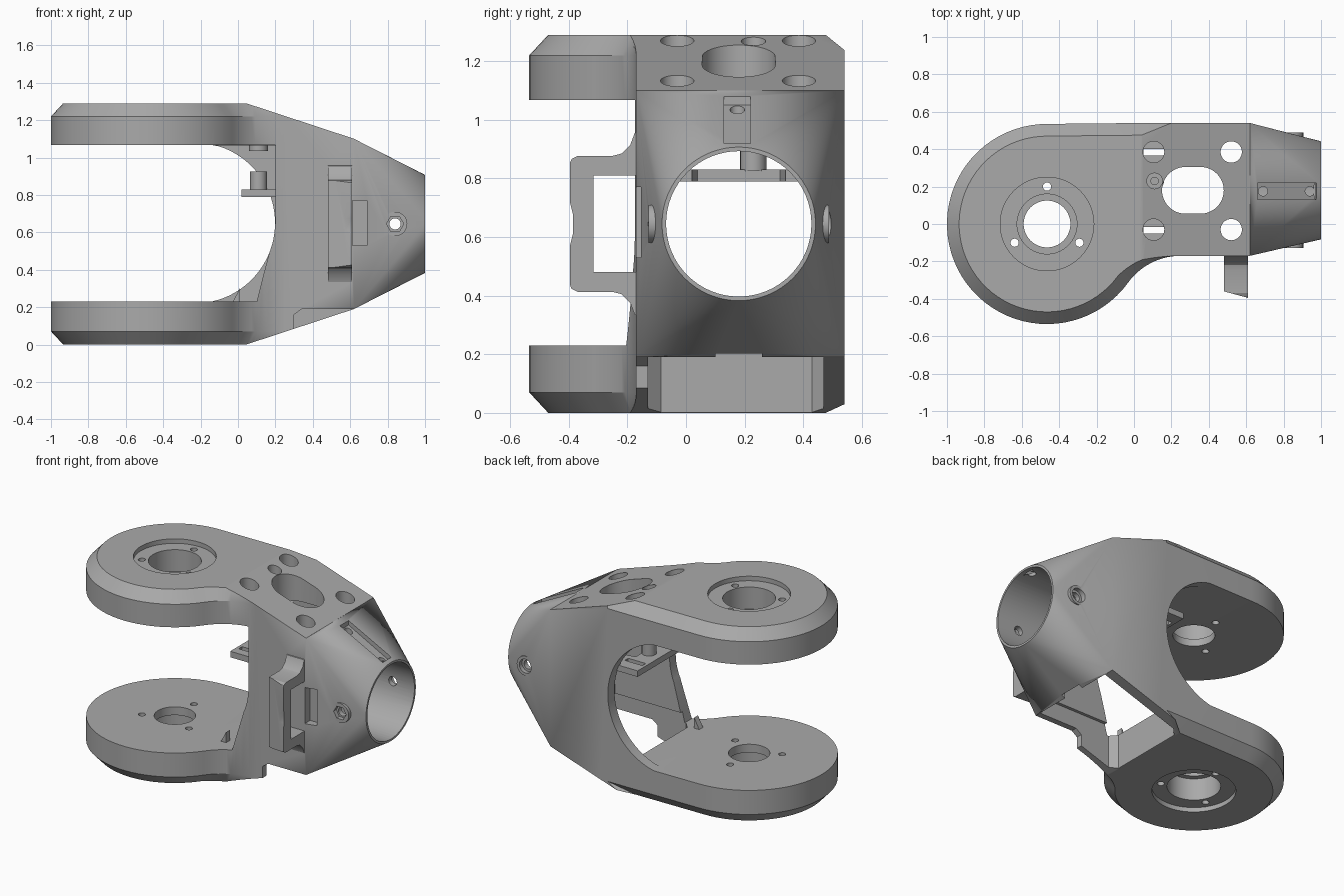
import bpy, bmesh, math
from math import cos, sin, pi, radians

cube = bpy.data.objects.get("Cube")
if cube:
    bpy.data.objects.remove(cube)

MID = 0.645            # height of the symmetry plane
PIVOT = (-0.465, 0.0)  # centre of the round ends

grey = bpy.data.materials.new("plain grey")
grey.use_nodes = True
grey.diffuse_color = (0.4, 0.4, 0.4, 1)
grey.node_tree.nodes["Principled BSDF"].inputs["Base Color"].default_value = (0.4, 0.4, 0.4, 1)


def finish(name, bm):
    bmesh.ops.recalc_face_normals(bm, faces=bm.faces)
    me = bpy.data.meshes.new(name)
    bm.to_mesh(me)
    bm.free()
    me.materials.append(grey)
    ob = bpy.data.objects.new(name, me)
    bpy.context.collection.objects.link(ob)
    return ob


def loft(name, loops):
    bm = bmesh.new()
    rings = [[bm.verts.new(p) for p in loop] for loop in loops]
    for a, b in zip(rings, rings[1:]):
        for i in range(len(a)):
            bm.faces.new((a[i - 1], a[i], b[i], b[i - 1]))
    bm.faces.new(rings[0])
    bm.faces.new(rings[-1])
    return finish(name, bm)


def prism(name, pts, axis, lo, hi):
    place = {"x": lambda p, t: (t, p[0], p[1]),
             "y": lambda p, t: (p[0], t, p[1]),
             "z": lambda p, t: (p[0], p[1], t)}[axis]
    return loft(name, [[place(p, t) for p in pts] for t in (lo, hi)])


def hull(name, pts):
    bm = bmesh.new()
    for p in pts:
        bm.verts.new(p)
    res = bmesh.ops.convex_hull(bm, input=bm.verts)
    junk = {v for v in res["geom_interior"] if isinstance(v, bmesh.types.BMVert)}
    bmesh.ops.delete(bm, geom=list(junk), context="VERTS")
    return finish(name, bm)


def circle(cx, cy, r, n=48):
    return [(cx + r * cos(2 * pi * i / n), cy + r * sin(2 * pi * i / n)) for i in range(n)]


def rect(x0, x1, y0, y1):
    return [(x0, y0), (x1, y0), (x1, y1), (x0, y1)]


def combine(target, tool, op="DIFFERENCE"):
    mod = target.modifiers.new("cut", "BOOLEAN")
    mod.operation, mod.solver, mod.object = op, "EXACT", tool
    bpy.context.view_layer.objects.active = target
    bpy.ops.object.modifier_apply(modifier=mod.name)
    bpy.data.objects.remove(tool)


def cut(target, pts, axis, lo, hi):
    combine(target, prism("cutter", pts, axis, lo, hi))


def smooth(ob):
    bpy.ops.object.select_all(action="DESELECT")
    ob.select_set(True)
    bpy.context.view_layer.objects.active = ob
    bpy.ops.object.shade_smooth_by_angle(angle=radians(25))


def outline(d, z):
    """Plan outline; d is the chamfer inset, fading out towards the body."""
    pts = [(0.62, 0.54), (0.2, 0.54), (0.04, 0.54 - d)]
    for i in range(49):
        a = radians(90 + 234.1 * i / 48)
        pts.append((PIVOT[0] + (0.535 - d) * cos(a), (0.535 - d) * sin(a)))
    for i in range(1, 15):
        a, r = radians(144.1 - 54.1 * i / 14), 0.348 + d * (1 - i / 14)
        pts.append((0.25 + r * cos(a), -0.518 + r * sin(a)))
    pts.append((0.62, -0.17))
    return [(x, y, z) for x, y in pts]


# Body: chamfered plan block trimmed by the sloping top and bottom
body = loft("fork_body", [outline(0.065, 0), outline(0, 0.07),
                          outline(0, 1.22), outline(0.065, 1.29)])
lower = [(-1.2, -0.1), (-0.26, -0.1), (0.8, 0.249)]
wedge = lower + [(x, 2 * MID - z) for x, z in reversed(lower)]
combine(body, prism("wedge", wedge, "y", -1, 1), "INTERSECT")

# Nose: rectangle blending into a round collar
nose = [(x, y, z) for x, e in ((0.5, 0.02), (0.62, 0))
        for y in (-0.17 + e, 0.54 - e) for z in (0.19 + e, 1.1 - e)]
nose += [(1.0, y, z) for y, z in circle(0.18, MID, 0.262, 64)]
combine(body, hull("nose", nose), "UNION")

# Hollow interior, nose bore and floor opening
cut(body, rect(-0.2, 0.6, -0.11, 0.47), "z", 0.23, 1.065)
cut(body, circle(0.18, MID, 0.248, 64), "x", 0.5, 1.1)
floor = [(0.05, -0.085), (0.09, -0.13), (0.62, -0.13), (0.62, 0.1), (0.645, 0.1),
         (0.645, 0.26), (0.62, 0.26), (0.62, 0.47), (0.09, 0.47), (0.05, 0.43)]
cut(body, floor, "z", -0.1, 0.3)

# Fork opening with its rounded end
arc = [(-0.232 + 0.43 * cos(radians(a)), 0.65 + 0.43 * sin(radians(a)))
       for a in range(-76, 77, 4)]
cut(body, [(-1.2, 0.23), (-0.14, 0.23)] + arc[1:-1] + [(-0.14, 1.067), (-1.2, 1.067)],
    "y", -1, 1)

# Front wall edge and the gap beneath it
cut(body, [(-0.3, 0.23), (0.1, 0.23), (0.13, 0.35), (0.17, 0.5), (0.2, 0.65),
           (0.2, 1.067), (-0.3, 1.067)], "y", -0.6, 0)
cut(body, [(0.3, -0.1), (0.64, -0.1), (0.64, 0.19), (0.34, 0.19), (0.3, 0.16)],
    "y", -0.4, 0)

# Cable hook on the front wall
half = [(-0.13, 0.32), (0, 0.32), (0, 0), (0, 0)]
upper = [(-0.14, 0.32), (-0.175, 0.31), (-0.19, 0.27), (-0.22, 0.24), (-0.25, 0.232),
         (-0.37, 0.232), (-0.39, 0.222), (-0.4, 0.2), (-0.4, 0.09), (-0.385, 0.03)]
hook_pts = [(y, MID + h) for y, h in upper] + [(y, MID - h) for y, h in reversed(upper)]
hook = prism("hook", hook_pts, "x", 0.48, 0.61)
cut(hook, rect(-0.315, -0.17, 0.48, 0.81), "x", 0.3, 0.8)
cut(hook, [(0.4, -0.35), (0.48, -0.36), (0.61, -0.395), (0.61, -0.5), (0.4, -0.5)],
    "z", 0, 1.3)
combine(body, hook, "UNION")
cut(body, rect(0.612, 0.69, 0.53, 0.77), "y", -0.3, -0.115)

# Screw bosses on both sides of the nose
for y0, y1 in ((-0.128, -0.085), (0.445, 0.488)):
    combine(body, prism("boss", circle(0.84, MID, 0.065), "y", y0, y1), "UNION")
cut(body, circle(0.84, MID, 0.03, 24), "y", -0.3, 0.7)
cut(body, circle(0.84, MID, 0.046, 6), "y", -0.3, -0.1)
cut(body, circle(0.84, MID, 0.046, 24), "y", 0.46, 0.7)

# Bearing seats, mirrored between the two arms
for s in (1, -1):
    def level(h):
        return MID + s * h
    for r, h0, h1 in ((0.25, 0.615, 0.8), (0.16, 0.47, 0.8), (0.125, 0.3, 0.8)):
        cut(body, circle(*PIVOT, r, 64), "z", level(h0), level(h1))
    for a in (90, 210, 330):
        x, y = PIVOT[0] + 0.2 * cos(radians(a)), 0.2 * sin(radians(a))
        cut(body, circle(x, y, 0.022, 16), "z", level(0.3), level(0.8))

# Holes and slot in the top face
for x in (0.105, 0.52):
    for y in (-0.03, 0.385):
        cut(body, circle(x, y, 0.057, 32), "z", 0.95, 1.4)
slot = [(0.315 + math.copysign(0.04, x - 0.315) + (x - 0.315), y)
        for x, y in circle(0.315, 0.18, 0.125)]
cut(body, slot, "z", 0.95, 1.4)
cut(body, circle(0.11, 0.23, 0.042, 24), "z", 1.2, 1.4)
cut(body, circle(0.11, 0.23, 0.02, 16), "z", 1, 1.4)

# Groove along the top of the nose, with a hole at each end
cut(body, [(0.66, 1.05), (0.97, 0.888), (1.0, 1.1), (0.66, 1.2)], "y", 0.13, 0.22)
for x in (0.69, 0.94):
    cut(body, circle(x, 0.175, 0.025, 20), "z", 0.8, 1.2)
smooth(body)

# Inner shelf with slots, its post and the nut above
shelf = prism("inner_shelf", [(0.02, -0.11), (0.24, -0.11), (0.24, 0.02), (0.145, 0.04),
                              (0.145, 0.32), (0.24, 0.34), (0.24, 0.48), (0.02, 0.48)],
              "z", 0.79, 0.83)
for y in (-0.033, 0.383):
    cut(shelf, rect(0.04, 0.17, y - 0.018, y + 0.018), "z", 0.7, 0.9)
smooth(shelf)
smooth(prism("shelf_post", circle(0.11, 0.23, 0.045, 32), "z", 0.825, 0.925))
smooth(prism("post_nut", circle(0.11, 0.23, 0.05, 32), "z", 1.035, 1.07))

# Small stop on the lower arm
prism("lower_stop", [(-0.03, 0.225), (0.01, 0.225), (0.01, 0.3)], "y", -0.14, -0.1)
